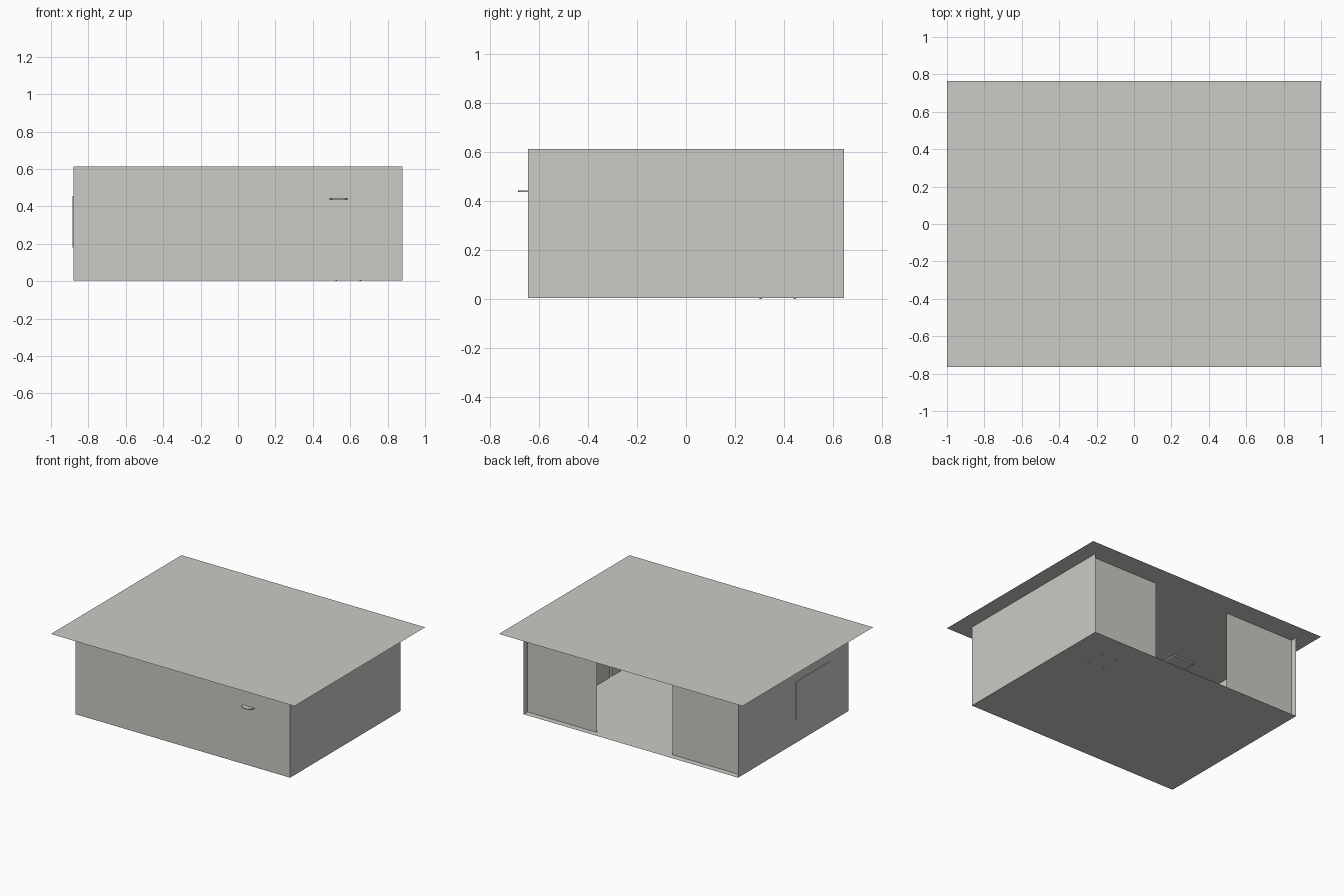
import bpy, math

if "Cube" in bpy.data.objects:
    bpy.data.objects.remove(bpy.data.objects["Cube"])

grey = bpy.data.materials.new("warm grey")
grey.diffuse_color = (0.6, 0.59, 0.56, 1)
grey.use_nodes = True
grey.node_tree.nodes["Principled BSDF"].inputs["Base Color"].default_value = grey.diffuse_color


def mesh(name, verts, faces):
    me = bpy.data.meshes.new(name)
    me.from_pydata(verts, [], faces)
    me.materials.append(grey)
    ob = bpy.data.objects.new(name, me)
    bpy.context.collection.objects.link(ob)
    return ob


def flat(name, x, y, z):
    """Horizontal sheet."""
    return mesh(name, [(x[0], y[0], z), (x[1], y[0], z), (x[1], y[1], z), (x[0], y[1], z)],
                [(0, 1, 2, 3)])


def wall(name, a, b, z0, z1):
    """Upright sheet between two plan points."""
    return mesh(name, [(*a, z0), (*b, z0), (*b, z1), (*a, z1)], [(0, 1, 2, 3)])


def box(name, x, y, z):
    verts = [(i, j, k) for i in x for j in y for k in z]
    return mesh(name, verts, [(0, 1, 3, 2), (4, 6, 7, 5), (0, 4, 5, 1),
                              (2, 3, 7, 6), (0, 2, 6, 4), (1, 5, 7, 3)])


W, D, H, FLOOR = 0.88, 0.646, 0.613, 0.004

# Shell: thin sheets, with the roof overhanging on all sides
flat("floor", (-W, W), (-D, D), FLOOR)
flat("roof", (-1, 1), (-0.765, 0.765), H)
wall("front_wall", (-W, -D), (W, -D), FLOOR, H)
for side, s in (("right", 1), ("left", -1)):
    wall(side + "_wall", (s * W, -D), (s * W, D), FLOOR, H)
    # Recessed back walls either side of the open doorway
    wall(side + "_back_wall", (s * W, 0.60), (s * 0.31, 0.60), FLOOR, H)

# Low cabinets along the right wall
box("cabinet_long", (0.74, 0.875), (-0.168, 0.12), (FLOOR, 0.2))
box("cabinet_short", (0.74, 0.875), (-0.29, -0.19), (FLOOR, 0.2))

# Ceiling lamp
box("ceiling_lamp", (-0.57, -0.40), (-0.22, -0.05), (H - 0.012, H - 0.002))

# Wall panel whose face shows slightly through the left wall
box("wall_panel", (-W - 0.005, -W + 0.01), (-0.43, -0.025), (0.18, 0.457))

# Stool in the back right corner, its feet just through the floor
box("stool_seat", (0.52, 0.66), (0.30, 0.45), (0.10, 0.11))
for x in (0.52, 0.65):
    for y in (0.30, 0.44):
        box("stool_leg", (x, x + 0.01), (y, y + 0.01), (0, 0.10))

# Thin rounded ledge sticking out of the front wall
N = 12
rim = [(0.538 + 0.048 * math.cos(a), -D - 0.04 * math.sin(a))
       for a in (math.pi * i / N for i in range(N + 1))]
n = len(rim)
mesh("front_ledge", [(x, y, z) for z in (0.436, 0.442) for x, y in rim],
     [tuple(range(n)), tuple(range(2 * n - 1, n - 1, -1))] +
     [(i, i + n, i + 1 + n, i + 1) for i in range(n - 1)])
